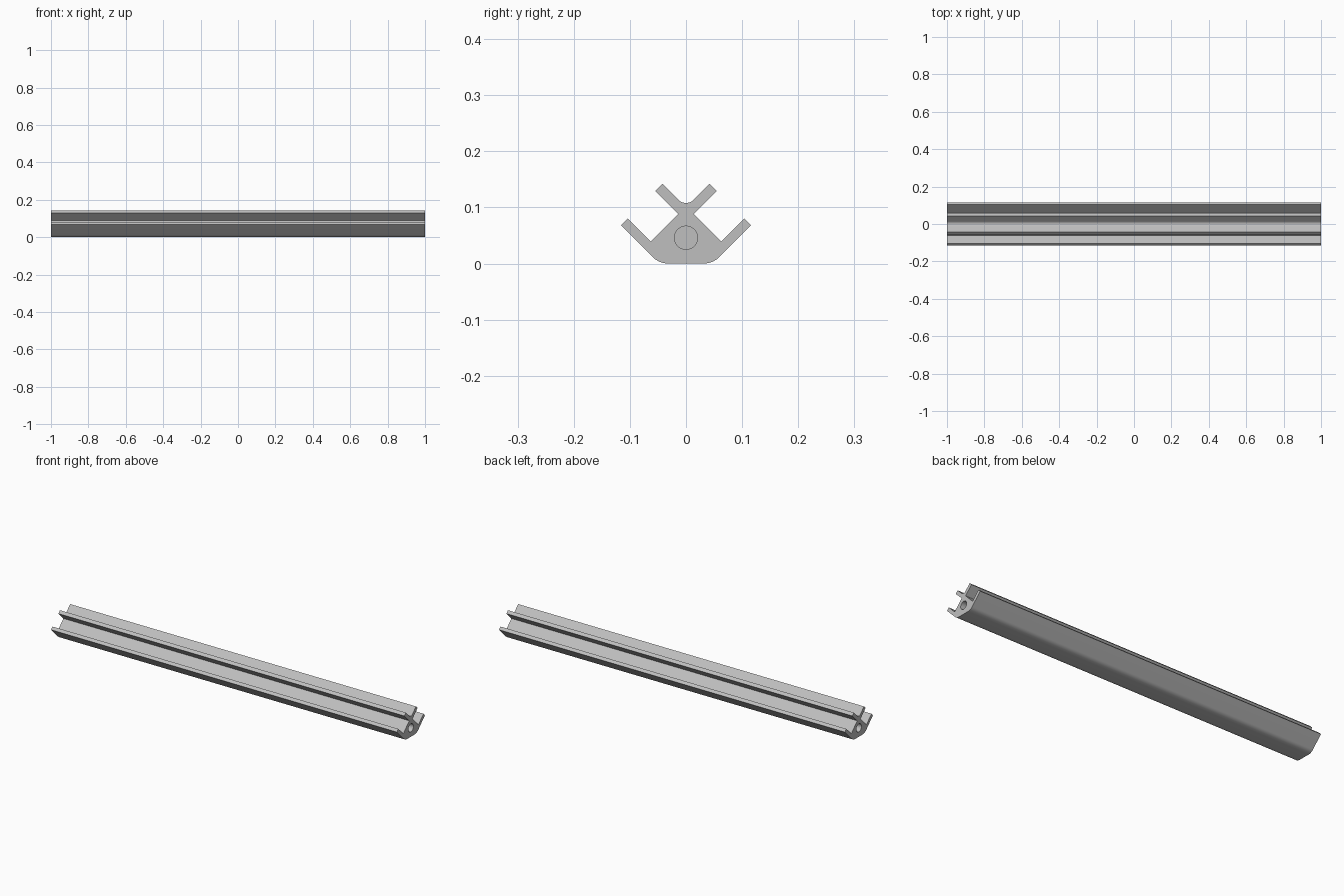
import bpy
import bmesh
from math import cos, sin, radians

cube = bpy.data.objects.get("Cube")
if cube:
    bpy.data.objects.remove(cube, do_unlink=True)

LENGTH = 2.0
HOLE_RADIUS = 0.0207
HOLE_HEIGHT = 0.046
HOLE_DEPTH = 0.15


def arc(cy, cz, radius, start, end, steps):
    """Points of an arc in the cross-section, angles in degrees."""
    angles = [radians(start + (end - start) * i / steps) for i in range(steps + 1)]
    return [(cy + radius * cos(a), cz + radius * sin(a)) for a in angles]


# Brushed aluminium material
metal = bpy.data.materials.new("aluminium grey")
metal.use_nodes = True
colour = (0.52, 0.52, 0.52, 1)
metal.diffuse_color = colour
metal.node_tree.nodes["Principled BSDF"].inputs["Base Color"].default_value = colour

# Half cross-section, from the rounded base up to the top valley
half = arc(0.031, 0.041, 0.041, -90, -45, 8)
half += [
    (0.116, 0.068), (0.1038, 0.0803),    # lower arm tip
    (0.0628, 0.0392), (0.014, 0.0885),   # side slot floor
    (0.055, 0.1292), (0.042, 0.142),     # upper arm tip
]
half += arc(0, 0.1273, 0.0193, -45, -90, 8)
outline = half + [(-y, z) for y, z in reversed(half[:-1])]

# Extruded rail body
bm = bmesh.new()
cap = bm.faces.new([bm.verts.new((-LENGTH / 2, y, z)) for y, z in outline])
sweep = bmesh.ops.extrude_face_region(bm, geom=[cap], use_keep_orig=True)
moved = [v for v in sweep["geom"] if isinstance(v, bmesh.types.BMVert)]
bmesh.ops.translate(bm, verts=moved, vec=(LENGTH, 0, 0))
bmesh.ops.recalc_face_normals(bm, faces=bm.faces)
mesh = bpy.data.meshes.new("slotted_rail")
bm.to_mesh(mesh)
bm.free()
mesh.materials.append(metal)
rail = bpy.data.objects.new("slotted_rail", mesh)
bpy.context.collection.objects.link(rail)

# Blind screw hole in each end
for side in (-1, 1):
    bpy.ops.mesh.primitive_cylinder_add(
        vertices=40, radius=HOLE_RADIUS, depth=HOLE_DEPTH * 2,
        location=(side * LENGTH / 2, 0, HOLE_HEIGHT), rotation=(0, radians(90), 0))
    cutter = bpy.context.object
    cutter.name = "hole_cutter"
    cutter.hide_render = True
    cutter.data.materials.append(metal)
    cut = rail.modifiers.new("end_hole", 'BOOLEAN')
    cut.operation = 'DIFFERENCE'
    cut.solver = 'EXACT'
    cut.object = cutter
    bpy.context.view_layer.objects.active = rail
    bpy.ops.object.modifier_apply(modifier=cut.name)
    bpy.data.objects.remove(cutter, do_unlink=True)

# Smooth the rounded parts, keep the corners crisp
bpy.ops.object.select_all(action='DESELECT')
rail.select_set(True)
bpy.context.view_layer.objects.active = rail
bpy.ops.object.shade_smooth_by_angle(angle=radians(30))
